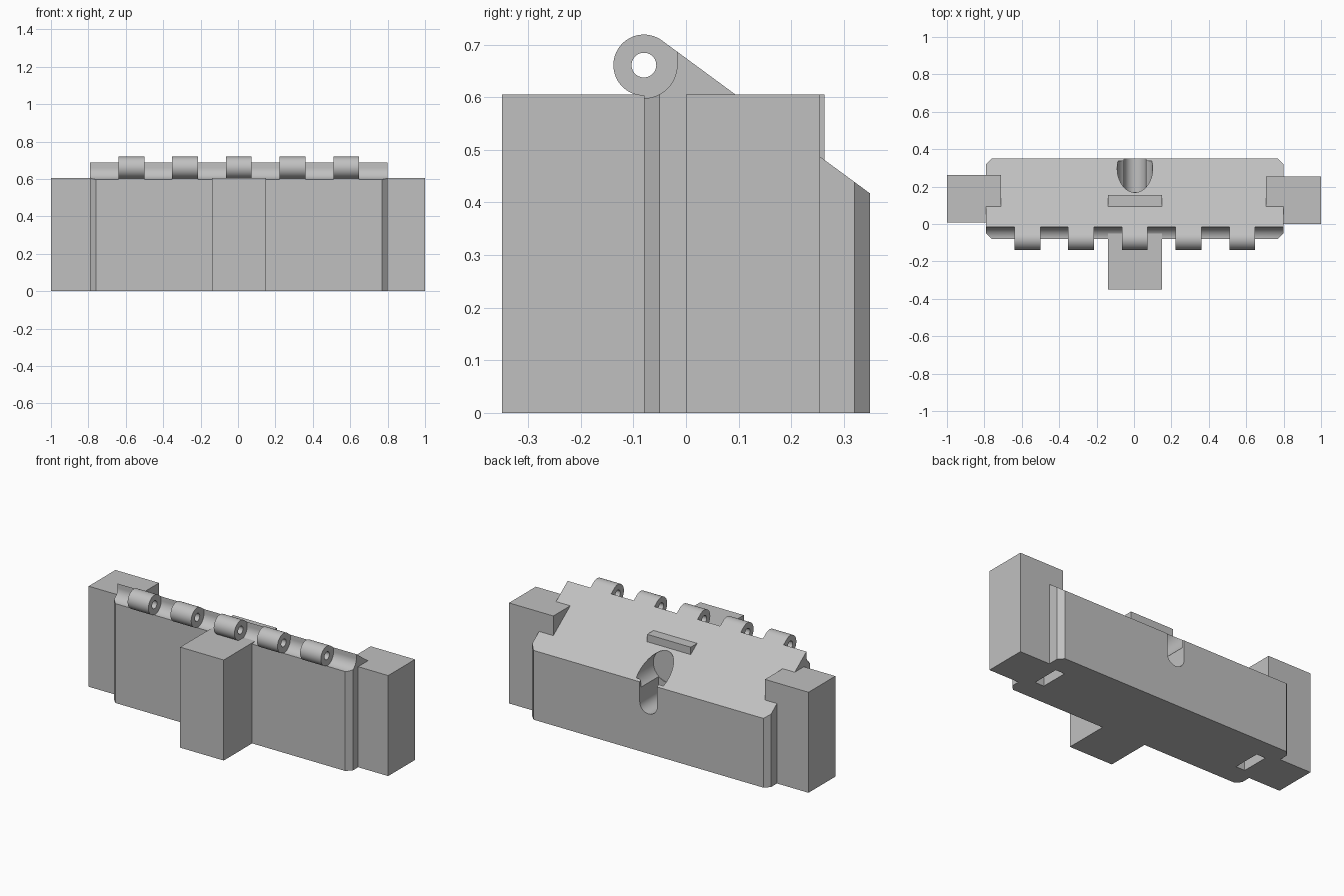
import bpy, bmesh, math
from mathutils import Vector

if "Cube" in bpy.data.objects:
    bpy.data.objects.remove(bpy.data.objects["Cube"])

grey = bpy.data.materials.new("plain_grey")
grey.diffuse_color = (0.53, 0.53, 0.53, 1)
grey.use_nodes = True
grey.node_tree.nodes["Principled BSDF"].inputs["Base Color"].default_value = grey.diffuse_color


def prism(name, pts, axis, lo, hi):
    """Extrude a closed 2D profile along X (y,z), Y (x,z) or Z (x,y)."""
    place = {'X': lambda p, t: (t, p[0], p[1]),
             'Y': lambda p, t: (p[0], t, p[1]),
             'Z': lambda p, t: (p[0], p[1], t)}[axis]
    bm = bmesh.new()
    base = bm.faces.new([bm.verts.new(place(p, lo)) for p in pts])
    ext = bmesh.ops.extrude_face_region(bm, geom=[base])
    shift = Vector(place((0, 0), hi - lo))
    for v in ext["geom"]:
        if isinstance(v, bmesh.types.BMVert):
            v.co += shift
    bmesh.ops.recalc_face_normals(bm, faces=bm.faces)
    me = bpy.data.meshes.new(name)
    bm.to_mesh(me)
    bm.free()
    me.materials.append(grey)
    ob = bpy.data.objects.new(name, me)
    bpy.context.collection.objects.link(ob)
    return ob


def box(name, x0, x1, y0, y1, z0, z1):
    return prism(name, [(x0, y0), (x1, y0), (x1, y1), (x0, y1)], 'Z', z0, z1)


def arc(cx, cy, r, a0, a1, n):
    return [(cx + r * math.cos(math.radians(a0 + (a1 - a0) * i / n)),
             cy + r * math.sin(math.radians(a0 + (a1 - a0) * i / n))) for i in range(n + 1)]


def combine(target, other, op):
    mod = target.modifiers.new(op, 'BOOLEAN')
    mod.operation, mod.object, mod.solver = op, other, 'EXACT'
    bpy.context.view_layer.objects.active = target
    bpy.ops.object.modifier_apply(modifier=mod.name)
    bpy.data.objects.remove(other, do_unlink=True)


X0, X1, YF, YB = -0.79, 0.80, -0.08, 0.35
PIN_Y, PIN_Z, R = -0.08, 0.661, 0.058

# Body with a sloped top that runs tangent into the round hinge barrel
tilt = math.degrees(math.atan2(0.806, 0.592))
barrel = arc(PIN_Y, PIN_Z, R, 270, tilt, 36)
ty, tz = barrel[-1]
profile = [(YF, 0)] + barrel + [(YB, tz - 0.735 * (YB - ty)), (YB, 0)]
body = prism("hinge_body", profile, 'X', X0, X1)

# Concave gaps between the hinge knuckles
starts = [-0.638, -0.353, -0.065, 0.222, 0.51]
edges = [X0 - 0.05] + [e for s in starts for e in (s, s + 0.138)] + [X1 + 0.05]
scoop = arc(PIN_Y, PIN_Z, 0.063, 270, 360, 16)
scoop += [(scoop[-1][0], 0.85), (-0.25, 0.85), (-0.25, scoop[0][1])]
for a, b in zip(edges[0::2], edges[1::2]):
    combine(body, prism("gap_cutter", scoop, 'X', a, b), 'DIFFERENCE')

# Pin hole through the knuckles
combine(body, prism("pin_cutter", arc(PIN_Y, PIN_Z, 0.0235, 0, 350, 35), 'X', -0.9, 0.9),
        'DIFFERENCE')

# Chamfered upright corners
c = 0.03
for x, sx in ((X0, -1), (X1, 1)):
    for y, sy in ((YF, -1), (YB, 1)):
        tri = [(x - sx * 2 * c, y + sy * c), (x + sx * c, y + sy * c), (x + sx * c, y - sy * 2 * c)]
        combine(body, prism("corner_cutter", tri, 'Z', -0.1, 0.9), 'DIFFERENCE')

# Side and front blocks
TOP = 0.605
combine(body, box("left_block", -1, -0.71, 0.008, 0.263, 0, TOP), 'UNION')
combine(body, box("right_block", 0.705, 1, 0.0, 0.255, 0, TOP), 'UNION')
combine(body, box("front_block", -0.14, 0.15, -0.35, 0.155, 0, TOP), 'UNION')

# Keyhole pocket: wide round cavity and narrow trough open at the back
combine(body, prism("cavity_cutter", arc(0.005, 0.455, 0.095, 0, 352.5, 47), 'Y', 0.168, 0.337),
        'DIFFERENCE')
trough = arc(0.005, 0.297, 0.058, 180, 360, 24) + [(0.063, 0.462), (-0.053, 0.462)]
combine(body, prism("trough_cutter", trough, 'Y', 0.172, 0.45), 'DIFFERENCE')

# Shallow slots in the underside
for x in (0.70, -0.69):
    combine(body, box("slot_cutter", x - 0.03, x + 0.03, 0.055, 0.225, -0.1, 0.1), 'DIFFERENCE')

# Crisp edges, smooth curves
bpy.ops.object.select_all(action='DESELECT')
body.select_set(True)
bpy.context.view_layer.objects.active = body
bpy.ops.object.shade_smooth_by_angle(angle=math.radians(25))
